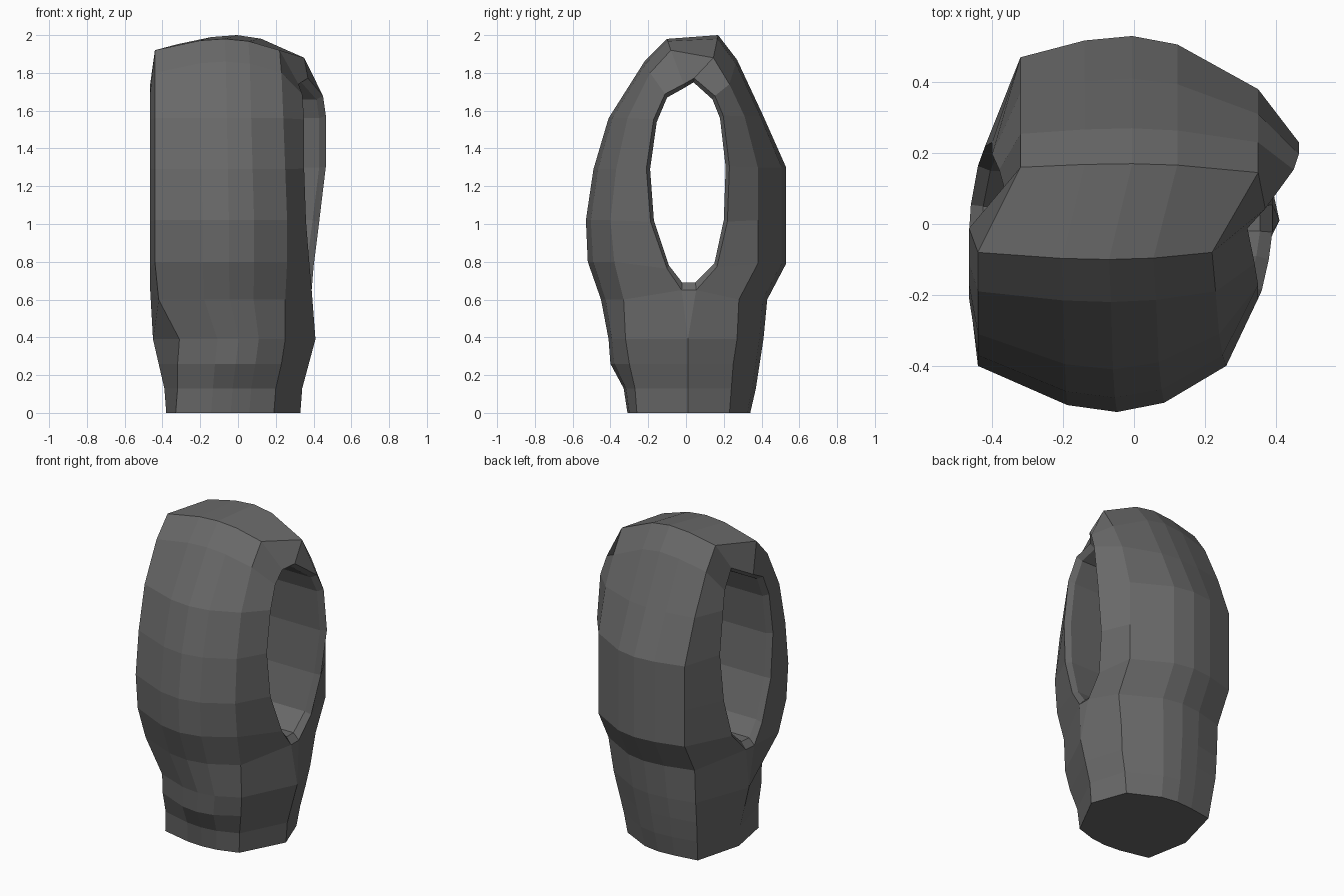
import bpy, bmesh

if "Cube" in bpy.data.objects:
    bpy.data.objects.remove(bpy.data.objects["Cube"])

# Neck stations: z, side x (left, right), front and back profile:
# (crown y, right edge y, left edge y, left x, right x)
neck = [
    (0.00, (-.38, .33), (-.31, -.26, -.26, -.33, .19), (.34, .23, .31, -.30, .25)),
    (0.13, (-.39, .34), (-.33, -.27, -.27, -.32, .20), (.37, .24, .33, -.31, .27)),
    (0.26, (-.42, .375), (-.40, -.30, -.30, -.32, .23), (.39, .25, .35, -.32, .30)),
    (0.39, (-.45, .41), (-.41, -.32, -.32, -.31, .25), (.41, .27, .36, -.32, .32)),
]
# Ring stations: crown y, crown z, edge y, edge z, hole y, hole z
front = [
    (-.45, 0.60, -.33, 0.60, -.02, .69),
    (-.52, 0.80, -.38, 0.80, -.09, .78),
    (-.53, 1.02, -.40, 1.02, -.17, 1.02),
    (-.49, 1.29, -.37, 1.29, -.19, 1.29),
    (-.41, 1.56, -.31, 1.56, -.155, 1.54),
    (-.22, 1.86, -.19, 1.80, -.10, 1.67),
    (-.10, 1.98, -.08, 1.92, -.01, 1.72),
]
back = [
    (.43, 0.60, .28, 0.60, .05, .69),
    (.53, 0.79, .38, 0.79, .15, .79),
    (.53, 1.02, .38, 1.02, .20, 1.02),
    (.53, 1.30, .38, 1.30, .21, 1.30),
    (.41, 1.57, .31, 1.57, .18, 1.56),
    (.27, 1.87, .23, 1.74, .14, 1.66),
    (.17, 2.00, .145, 1.88, .04, 1.75),
]
front_xl = [-.42] + [-.44] * 6
front_rim = [.39, .38, .36, .35, .35, .34, .32]
back_rim = [.39, .40, .43, .465, .465, .45, .37]
back_rim_left = [-.46, -.44, -.42, -.40, -.40, -.38, -.35]


def crown(yc, zc, left, right, cols):
    """Curved band between two edges, bulging outwards in the middle."""
    pts = [left]
    for t, b in zip(cols, (.85, 1, .8)):
        edge = [left[i] + (right[i] - left[i]) * t for i in range(3)]
        pts.append((edge[0], edge[1] + (yc - edge[1]) * b, edge[2] + (zc - edge[2]) * b))
    return pts + [right]


FRONT_COLS, BACK_COLS = (.36, .56, .75), (.27, .47, .66)


def neck_row(z, side, prof, cols):
    y, yr, yl, xl, xr = prof
    l, r = (side[0], .01, z), (side[1], .01, z)
    return [l, l] + crown(y, z, (xl, yl, z), (xr, yr, z), cols) + [r, r]


def ring_row(i, row, is_back):
    yc, zc, ye, ze, hy, hz = row
    xl, xr = (-.32, .35) if is_back else (front_xl[i], (.25, .26, .26, .25, .24, .23, .22)[i])
    rl = back_rim_left[i] if is_back else -.465
    rr = back_rim[i] if is_back else front_rim[i]
    yl = yc - (yc - ye) * .4 if is_back else ye
    zl = zc - (zc - ze) * .4 if is_back else ze
    ry, rz = .01 + (hy - .01) * 1.1, 1.2 + (hz - 1.2) * 1.04
    if i == 0:
        rz = .65
    inset = .035
    return ([(rl + inset, hy, hz), (rl, ry, rz)]
            + crown(yc, zc, (xl, yl, zl), (xr, ye, ze), BACK_COLS if is_back else FRONT_COLS)
            + [(rr, ry, rz), (rr - inset, hy, hz)])


# Stations run up the front, over the top and down the back
rows = [neck_row(z, s, f, FRONT_COLS) for z, s, f, b in neck]
rows += [ring_row(i, r, False) for i, r in enumerate(front)]
rows += [ring_row(i, r, True) for i, r in reversed(list(enumerate(back)))]
rows += [neck_row(z, s, b, BACK_COLS) for z, s, f, b in reversed(neck)]

bm = bmesh.new()
grid = [[bm.verts.new(p) for p in row] for row in rows]
n = len(rows)
for k in range(n - 1):
    a, b = grid[k], grid[k + 1]
    in_neck = k < 4 or k >= n - 5
    for j in range(8):
        if in_neck and j in (0, 7):
            continue
        bm.faces.new((a[j], a[j + 1], b[j + 1], b[j]))
    if not in_neck:
        # inside wall of the eye
        bm.faces.new((a[8], a[0], b[0], b[8]))
# Sill at the bottom of the eye
m, f, b = grid[3], grid[4], grid[n - 5]
for hole, rim in ((0, 1), (8, 7)):
    bm.faces.new((m[hole], f[rim], b[rim]))
    bm.faces.new((f[rim], f[hole], b[hole], b[rim]))
bm.faces.new((f[8], f[0], b[0], b[8]))
bmesh.ops.remove_doubles(bm, verts=bm.verts, dist=.0005)
# Flat underside
bmesh.ops.holes_fill(bm, edges=[e for e in bm.edges if e.is_boundary], sides=0)
bmesh.ops.recalc_face_normals(bm, faces=bm.faces)

mesh = bpy.data.meshes.new("eyelet_body")
bm.to_mesh(mesh)
bm.free()
dark = bpy.data.materials.new("dark_grey")
dark.diffuse_color = (.14, .14, .14, 1)
dark.use_nodes = True
dark.node_tree.nodes["Principled BSDF"].inputs["Base Color"].default_value = dark.diffuse_color
mesh.materials.append(dark)
bpy.context.collection.objects.link(bpy.data.objects.new("eyelet_body", mesh))
